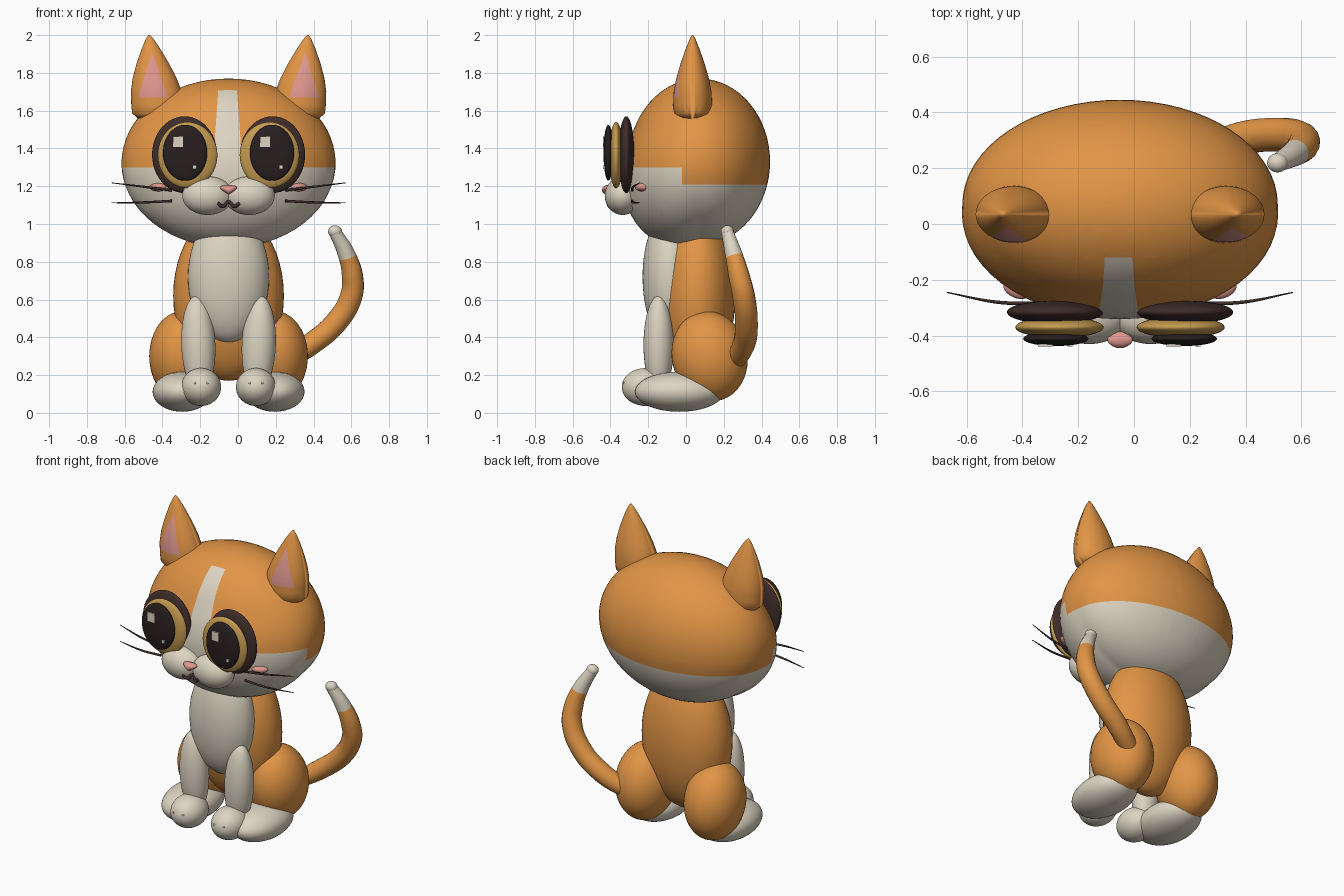
import bpy, bmesh, math
from mathutils import Matrix, Vector, Euler

if "Cube" in bpy.data.objects:
    bpy.data.objects.remove(bpy.data.objects["Cube"])

CX = -0.05  # plane of symmetry of the animal
SIDES = ((1, "left"), (-1, "right"))


def material(name, rgb):
    m = bpy.data.materials.new(name)
    m.use_nodes = True
    m.diffuse_color = (*rgb, 1)
    m.node_tree.nodes["Principled BSDF"].inputs["Base Color"].default_value = (*rgb, 1)
    return m


ORANGE = material("orange fur", (0.76, 0.30, 0.06))
CREAM = material("cream fur", (0.72, 0.66, 0.54))
PINK = material("pink skin", (0.74, 0.31, 0.27))
GOLD = material("golden iris", (0.56, 0.33, 0.08))
BROWN = material("dark brown", (0.048, 0.026, 0.022))
BLACK = material("pupil black", (0.022, 0.014, 0.014))


def finish(name, bm, mats, smooth=True):
    bmesh.ops.recalc_face_normals(bm, faces=bm.faces)
    me = bpy.data.meshes.new(name)
    bm.to_mesh(bm_target := me)
    bm.free()
    for m in mats:
        me.materials.append(m)
    for p in me.polygons:
        p.use_smooth = smooth
    ob = bpy.data.objects.new(name, me)
    bpy.context.collection.objects.link(ob)
    return ob


def sphere(warp=None, seg=48):
    bm = bmesh.new()
    bmesh.ops.create_uvsphere(bm, u_segments=seg, v_segments=seg // 2, radius=1)
    if warp:
        for v in bm.verts:
            v.co = warp(v.co)
    return bm


def place(bm, loc, radii, rot=(0, 0, 0)):
    """loc is measured from the plane of symmetry"""
    centre = Vector(loc) + Vector((CX, 0, 0))
    bm.transform(Matrix.LocRotScale(centre, Euler(rot), Vector(radii)))


def ellipsoid(name, loc, radii, mat, rot=(0, 0, 0), warp=None):
    bm = sphere(warp)
    place(bm, loc, radii, rot)
    return finish(name, bm, [mat])


def cut(bm, planes):
    for co, no in planes:
        geom = bm.verts[:] + bm.edges[:] + bm.faces[:]
        bmesh.ops.bisect_plane(bm, geom=geom, plane_co=co, plane_no=no)


def paint(bm, rule):
    for f in bm.faces:
        f.material_index = int(rule(f.calc_center_median()))


def tube(points, radii, res=10):
    """Smooth tapered tube through the points, returned as bmesh"""
    cu = bpy.data.curves.new("path", "CURVE")
    cu.dimensions = "3D"
    cu.bevel_depth = 1
    cu.bevel_resolution = 6
    cu.resolution_u = res
    cu.use_fill_caps = True
    sp = cu.splines.new("BEZIER")
    sp.bezier_points.add(len(points) - 1)
    for bp, p, r in zip(sp.bezier_points, points, radii):
        bp.co = (p[0] + CX, p[1], p[2])
        bp.radius = r
        bp.handle_left_type = bp.handle_right_type = "AUTO"
    ob = bpy.data.objects.new("path", cu)
    bpy.context.collection.objects.link(ob)
    dg = bpy.context.evaluated_depsgraph_get()
    me = bpy.data.meshes.new_from_object(ob.evaluated_get(dg))
    bm = bmesh.new()
    bm.from_mesh(me)
    for f in bm.faces:
        f.material_index = 0
    bpy.data.objects.remove(ob)
    bpy.data.meshes.remove(me)
    bpy.data.curves.remove(cu)
    return bm


# Head: full cheeks, cream lower face and a cream blaze on the forehead
def cheeks(p):
    return p * (1 + 0.2 * max(0, -p.y) * max(0, 0.4 - p.z))


def head_is_cream(c):
    blaze = abs(c.x - CX + 0.005) < 0.048 + 0.07 * (1.73 - c.z) and c.y < -0.12
    return c.z < (1.3 if c.y < -0.02 else 1.21) or blaze


head = sphere(cheeks, 64)
place(head, (0, 0.07, 1.33), (0.565, 0.375, 0.44))
cut(head, [((0, 0, 1.3), (0, 0, 1)), ((0, 0, 1.21), (0, 0, 1)),
           ((0, -0.02, 0), (0, 1, 0)), ((0, -0.12, 0), (0, 1, 0))])
cut(head, [((CX - 0.005 + s * 0.048, 0, 1.73), (s, 0, 0.07)) for s in (1, -1)])
paint(head, head_is_cream)
finish("head", head, [ORANGE, CREAM])

# Ears: lofted leaf cones with a pink triangle cut into the front
EAR = ((0.02, 1.555), (0.105, 1.56), (0.134, 1.585), (0.139, 1.63), (0.135, 1.7),
       (0.117, 1.77), (0.086, 1.85), (0.048, 1.93), (0.02, 1.98), (0.005, 2.0))
for s, side in SIDES:
    bm = bmesh.new()
    rings = []
    for r, z in EAR:
        x = 0.376 + 0.044 * max(0, (z - 1.65) / 0.35)
        rings.append([bm.verts.new((CX + s * (x + r * math.cos(a)),
                                    0.035 + 0.74 * r * math.sin(a), z))
                      for a in (math.tau * i / 40 for i in range(40))])
    for lo, hi in zip(rings, rings[1:]):
        for i in range(40):
            j = (i + 1) % 40
            bm.faces.new((lo[i], lo[j], hi[j], hi[i]))
    bm.faces.new(rings[0])
    bm.faces.new(rings[-1])
    cut(bm, [((0, 0, 1.67), (0, 0, 1)), ((0, 0.035, 0), (0, 1, 0)),
             ((CX + s * 0.32, 0, 1.67), (s * 0.24, 0, -0.085)),
             ((CX + s * 0.48, 0, 1.67), (s * 0.24, 0, 0.075))])

    def inner(c):
        t = (c.z - 1.67) / 0.24
        return 0 < t < 1 and c.y < 0.035 and 0.32 + 0.085 * t < s * (c.x - CX) < 0.48 - 0.075 * t
    paint(bm, inner)
    finish(side + "_ear", bm, [ORANGE, PINK])

# Face: stacked eye discs, muzzle, blush and whiskers
for s, side in SIDES:
    ellipsoid(side + "_eye_rim", (s * 0.233, -0.316, 1.367), (0.172, 0.042, 0.203), BROWN)
    ellipsoid(side + "_iris", (s * 0.217, -0.37, 1.365), (0.158, 0.038, 0.175), GOLD)
    ellipsoid(side + "_pupil", (s * 0.23, -0.411, 1.377), (0.117, 0.026, 0.148), BLACK)
    for kind, dx, z, size in (("large", -0.037, 1.435, 0.052), ("small", 0.05, 1.3, 0.018)):
        bm = bmesh.new()
        bmesh.ops.create_cube(bm, size=1)
        place(bm, (s * 0.23 + dx, -0.434, z), (size, 0.009, size * 1.1))
        finish(f"{side}_{kind}_eye_glint", bm, [CREAM], False)
    ellipsoid(side + "_muzzle", (s * 0.11, -0.335, 1.15), (0.135, 0.095, 0.102), CREAM)
    ellipsoid(side + "_blush", (s * 0.37, -0.235, 1.195), (0.05, 0.03, 0.022), PINK,
              (0, 0, s * 0.4))
    for kind, z0, z1 in (("upper", 1.178, 1.218), ("lower", 1.122, 1.112)):
        path = [(s * 0.3, -0.285, z0), (s * 0.44, -0.28, (z0 + z1) / 2 - 0.002),
                (s * 0.62, -0.245, z1)]
        finish(f"{side}_{kind}_whisker", tube(path, (0.007, 0.006, 0.002)), [BROWN])

ellipsoid("nose", (0, -0.415, 1.18), (0.055, 0.03, 0.026), PINK,
          warp=lambda p: Vector((p.x * (0.65 + 0.6 * p.z), p.y, p.z)))
mouth = [(-0.058, -0.41, 1.112), (-0.03, -0.405, 1.093), (0, -0.388, 1.118),
         (0.03, -0.405, 1.093), (0.058, -0.41, 1.112)]
finish("mouth", tube(mouth, [0.009] * 5), [BROWN])

# Torso and bib
ellipsoid("body", (0, 0.06, 0.62), (0.293, 0.2, 0.45), ORANGE)
ellipsoid("bib", (0, -0.085, 0.72), (0.215, 0.145, 0.35), CREAM)

# Legs and paws
for s, side in SIDES:
    ellipsoid(side + "_front_leg", (s * 0.16, -0.145, 0.36), (0.09, 0.08, 0.26), CREAM,
              (0, s * 0.04, 0))
    ellipsoid(side + "_front_paw", (s * 0.145, -0.215, 0.137), (0.106, 0.125, 0.1), CREAM)
    ellipsoid(side + "_thigh", (s * 0.245, 0.125, 0.3), (0.175, 0.2, 0.24), ORANGE,
              (0.2, 0, 0))
    ellipsoid(side + "_hind_paw", (s * 0.245, -0.035, 0.112), (0.157, 0.235, 0.106), CREAM)
    for k in (-1, 1):
        ellipsoid(f"{side}_toe_mark_{'outer' if k == s else 'inner'}",
                  (s * 0.145 + k * 0.033, -0.329, 0.158), (0.006, 0.006, 0.006), CREAM)

# Tail: curved tapered tube with a cream end
tail = tube([(0.27, 0.245, 0.26), (0.43, 0.305, 0.36), (0.57, 0.32, 0.48),
             (0.65, 0.305, 0.62), (0.655, 0.28, 0.73), (0.62, 0.25, 0.85),
             (0.565, 0.22, 0.955)],
            (0.052, 0.06, 0.061, 0.06, 0.056, 0.045, 0.033))
tilt = Vector((-0.3, -0.25, 1))
border = Vector((CX + 0.63, 0.25, 0.825))
cut(tail, [(border, tilt)])
paint(tail, lambda c: c.z > 0.7 and (c - border).dot(tilt) > 0)
finish("tail", tail, [ORANGE, CREAM])
ellipsoid("tail_tip", (0.564, 0.219, 0.96), (0.037, 0.034, 0.033), CREAM)
